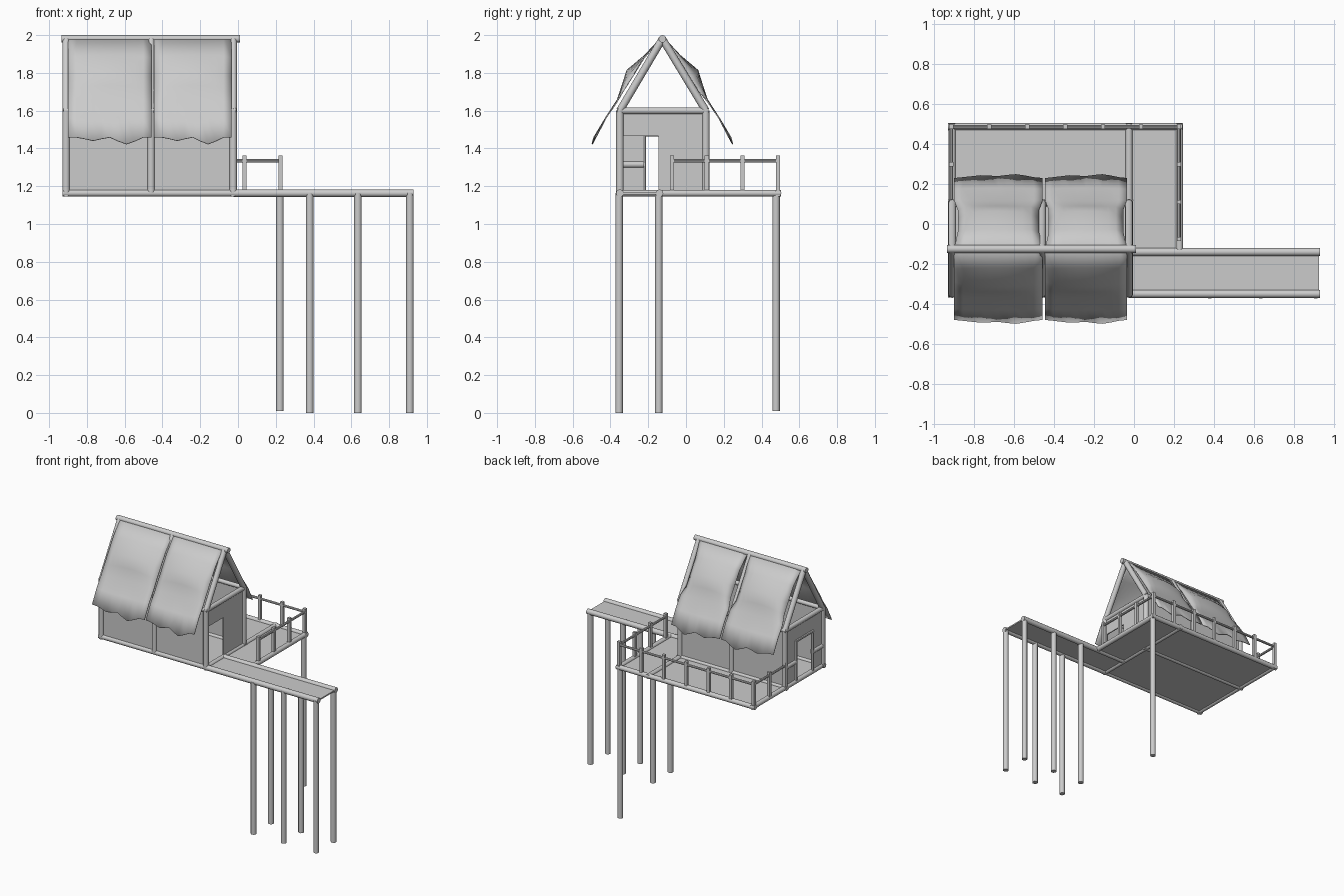
import bpy, math
from mathutils import Vector

if "Cube" in bpy.data.objects:
    bpy.data.objects.remove(bpy.data.objects["Cube"])


def make_material(name, value):
    mat = bpy.data.materials.new(name)
    mat.use_nodes = True
    colour = (value, value, value, 1)
    mat.diffuse_color = colour
    mat.node_tree.nodes["Principled BSDF"].inputs["Base Color"].default_value = colour
    return mat


GREY = make_material("plain grey", 0.6)
R = 0.02                      # pole radius
FLOOR, EAVE, RIDGE = 1.163, 1.6, 1.98
LEFT, MID, RIGHT, DECK = -0.91, -0.46, -0.025, 0.228
FRONT, PEAK, REAR, BACK = -0.35, -0.125, 0.105, 0.487


def finish(obj, name):
    obj.name = name
    obj.data.materials.append(GREY)
    return obj


def pole(name, a, b, r=R, sides=12):
    a, b = Vector(a), Vector(b)
    bpy.ops.mesh.primitive_cylinder_add(vertices=sides, radius=r, depth=(b - a).length,
                                        location=(a + b) / 2)
    obj = bpy.context.object
    obj.rotation_euler = (b - a).to_track_quat('Z', 'Y').to_euler()
    bpy.ops.object.shade_smooth_by_angle(angle=math.radians(40))
    return finish(obj, name)


def box(name, lo, hi):
    lo, hi = Vector(lo), Vector(hi)
    bpy.ops.mesh.primitive_cube_add(size=1, location=(lo + hi) / 2)
    obj = bpy.context.object
    obj.scale = hi - lo
    return finish(obj, name)


# Floors
box("house_floor", (LEFT, FRONT, 1.155), (RIGHT, BACK, 1.165))
box("side_deck_floor", (RIGHT, -0.14, 1.155), (DECK, BACK, 1.165))
box("walkway_floor", (RIGHT, FRONT, 1.157), (0.925, -0.14, 1.167))

# Floor beams
for y in (FRONT, REAR, BACK):
    end = DECK + 0.015 if y == BACK else RIGHT + 0.02
    pole("long_floor_beam", (LEFT - 0.02, y, FLOOR), (end, y, FLOOR), 0.018)
for x, y in ((LEFT, FRONT), (RIGHT, FRONT), (DECK, -0.12)):
    pole("cross_floor_beam", (x, y - 0.015, FLOOR), (x, BACK + 0.015, FLOOR), 0.018)

# Walkway edge beams and stilts
for y in (FRONT, -0.14):
    pole("walkway_beam", (RIGHT, y, FLOOR), (0.93, y, FLOOR))
    for x in (0.38, 0.635, 0.91):
        pole("walkway_stilt", (x, y - 0.004, 0), (x, y - 0.004, FLOOR))
pole("deck_stilt", (0.222, 0.477, 0.01), (0.222, 0.477, FLOOR))

# House frame: posts, eave beams, rafters, ridge
for x in (LEFT, MID, RIGHT):
    for y in (FRONT, REAR):
        pole("wall_post", (x, y, FLOOR), (x, y, EAVE))
        pole("rafter", (x, y, EAVE), (x, PEAK, RIDGE))
for y in (FRONT, REAR):
    pole("eave_beam", (LEFT - 0.015, y, EAVE), (RIGHT + 0.015, y, EAVE), 0.016)
for x in (LEFT, RIGHT):
    pole("gable_beam", (x, FRONT, EAVE), (x, REAR, EAVE), 0.018)
pole("ridge_beam", (-0.935, PEAK, RIDGE), (0.01, PEAK, RIDGE))

# Long walls
for y in (FRONT, REAR):
    box("long_wall", (LEFT, y - 0.004, FLOOR), (RIGHT, y + 0.004, EAVE))


# End walls, each with a doorway
def end_wall(x, door_lo, door_hi, top):
    for lo, hi, base in ((FRONT, door_lo, FLOOR), (door_hi, REAR, FLOOR),
                         (door_lo, door_hi, top)):
        box("end_wall", (x - 0.004, lo, base), (x + 0.004, hi, EAVE))


end_wall(RIGHT, -0.33, -0.145, 1.467)
end_wall(LEFT, -0.215, -0.03, 1.467)

# Doorway frame and mid rails on the left end wall
for y in (-0.222, -0.022):
    pole("door_post", (LEFT - 0.006, y, FLOOR), (LEFT - 0.006, y, 1.48), 0.011, 8)
pole("door_lintel", (LEFT - 0.006, -0.23, 1.472), (LEFT - 0.006, -0.015, 1.472), 0.01, 8)
for lo, hi in ((FRONT, -0.222), (-0.022, REAR)):
    pole("wall_mid_rail", (LEFT, lo, 1.315), (LEFT, hi, 1.315), 0.018)

# Deck railing
corners = [(LEFT - 0.005, REAR), (LEFT - 0.005, BACK), (DECK - 0.003, BACK), (DECK - 0.003, -0.075)]
for (ax, ay), (bx, by) in zip(corners, corners[1:]):
    pole("hand_rail", (ax, ay, 1.335), (bx, by, 1.335), 0.009, 8)
steps = [(LEFT - 0.005 + i * 0.19, BACK) for i in range(7)]
steps += [(x, y) for x in (LEFT - 0.005, DECK - 0.003) for y in (0.3, 0.11)]
steps.append((DECK - 0.003, -0.075))
for x, y in steps:
    box("railing_post", (x - 0.011, y - 0.011, FLOOR), (x + 0.011, y + 0.011, 1.362))

# Roof cloths: taut at the rafters, billowing between them, ragged hem.
# Each profile is (distance from ridge line, height).
TAUT = [(0, 1.998), (0.1, 1.88), (0.165, 1.775), (0.21, 1.705), (0.245, 1.645), (0.3, 1.565), (0.355, 1.46)]
FULL = [(0, 1.998), (0.095, 1.895), (0.19, 1.815), (0.215, 1.735), (0.24, 1.66), (0.305, 1.56), (0.365, 1.46)]
HEM = [0, 0, -0.008, -0.018, -0.008, 0, -0.02, -0.036, -0.02, 0, 0]


def cloth(name, x0, x1, side):
    cols, verts, faces = 11, [], []
    for row, ((td, tz), (fd, fz)) in enumerate(zip(TAUT, FULL)):
        # the rear cloth is tucked in between the rafters
        tuck = 0.018 if side > 0 and 0 < row < 4 else 0
        for c in range(cols):
            u = c / (cols - 1)
            w = math.sin(math.pi * u) ** 0.7 if 0 < u < 1 else 0
            d, z = td + (fd - td) * w, tz + (fz - tz) * w
            if tuck and w < 0.3:
                d -= 0.015
            if row == len(TAUT) - 1:
                z += HEM[c]
                d -= HEM[c] * 0.3
            verts.append((x0 + tuck + (x1 - x0 - 2 * tuck) * u, PEAK + side * d, z))
    for r in range(len(TAUT) - 1):
        for c in range(cols - 1):
            i = r * cols + c
            quad = (i, i + cols, i + cols + 1, i + 1)
            faces.append(quad if side < 0 else quad[::-1])
    mesh = bpy.data.meshes.new(name)
    mesh.from_pydata(verts, [], faces)
    obj = bpy.data.objects.new(name, mesh)
    bpy.context.collection.objects.link(obj)
    finish(obj, name)
    mesh.shade_smooth()
    solid = obj.modifiers.new("thickness", 'SOLIDIFY')
    solid.thickness = 0.006
    solid.offset = -1


for side, label in ((-1, "front"), (1, "rear")):
    cloth(label + "_roof_cloth_a", -0.9, -0.457, side)
    cloth(label + "_roof_cloth_b", -0.445, -0.035, side)
